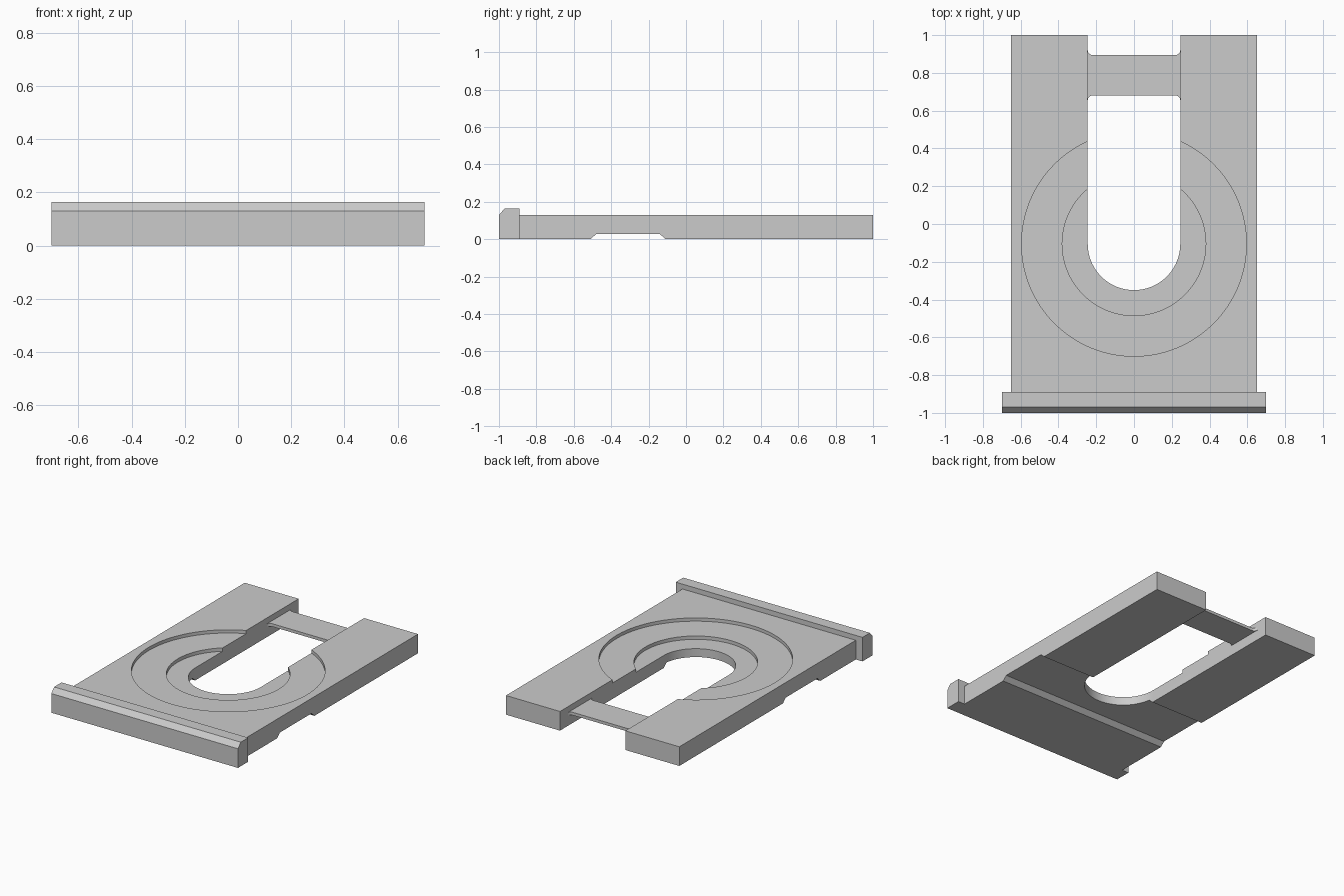
import bpy, bmesh
from math import sin, cos, pi
from mathutils import Vector

if "Cube" in bpy.data.objects:
    bpy.data.objects.remove(bpy.data.objects["Cube"])

CY = -0.105          # centre of the round recesses
SLOT = 0.245         # half width of the slot


def prism(name, loop, depth):
    """Extrude a closed loop of 3D points along the depth vector."""
    bm = bmesh.new()
    face = bm.faces.new([bm.verts.new(p) for p in loop])
    ext = bmesh.ops.extrude_face_region(bm, geom=[face])["geom"]
    verts = [v for v in ext if isinstance(v, bmesh.types.BMVert)]
    bmesh.ops.translate(bm, verts=verts, vec=Vector(depth))
    bmesh.ops.recalc_face_normals(bm, faces=bm.faces)
    mesh = bpy.data.meshes.new(name)
    bm.to_mesh(mesh)
    bm.free()
    obj = bpy.data.objects.new(name, mesh)
    bpy.context.collection.objects.link(obj)
    return obj


def side_profile(name, pts, half):
    return prism(name, [(-half, y, z) for y, z in pts], (2 * half, 0, 0))


def plan_profile(name, pts, z0, z1):
    return prism(name, [(x, y, z0) for x, y in pts], (0, 0, z1 - z0))


def arc(cx, cy, r, a0, a1, n):
    return [(cx + r * cos(a0 + (a1 - a0) * i / n),
             cy + r * sin(a0 + (a1 - a0) * i / n)) for i in range(n + 1)]


def cut(obj, cutter):
    cutter.hide_render = True
    mod = obj.modifiers.new("cut", "BOOLEAN")
    mod.operation, mod.solver, mod.object = "DIFFERENCE", "EXACT", cutter
    bpy.context.view_layer.objects.active = obj
    bpy.ops.object.modifier_apply(modifier=mod.name)
    bpy.data.objects.remove(cutter)


def smooth(obj):
    bpy.ops.object.select_all(action="DESELECT")
    obj.select_set(True)
    bpy.context.view_layer.objects.active = obj
    bpy.ops.object.shade_smooth_by_angle(angle=pi / 6)


# Base plate, with the chamfered groove across its underside
plate = side_profile("base_plate", [
    (-0.89, 0), (-0.51, 0), (-0.48, 0.028), (-0.14, 0.028), (-0.11, 0),
    (1, 0), (1, 0.13), (-0.89, 0.13)], 0.65)

# Two stepped round recesses in the top
for radius, floor in ((0.595, 0.108), (0.38, 0.085)):
    cut(plate, plan_profile("recess_cutter",
                            arc(0, CY, radius, 0, 2 * pi, 128)[:-1], floor, 0.3))

# Round-ended slot open at the back
slot = arc(0, CY, SLOT, pi, 2 * pi, 48) + [(SLOT, 1.2), (-SLOT, 1.2)]
cut(plate, plan_profile("slot_cutter", slot, -0.2, 0.4))
smooth(plate)

# Raised front lip with a chamfered top edge
side_profile("front_lip", [(-1, 0), (-0.89, 0), (-0.89, 0.163),
                           (-0.97, 0.163), (-1, 0.13)], 0.7)

# Thin bridge between the legs, flared with fillets at its four corners
R = 0.025
Y0, Y1 = 0.68, 0.895
right = (arc(SLOT - R, Y0 - R, R, pi / 2, 0, 6)
         + arc(SLOT - R, Y1 + R, R, 0, -pi / 2, 6))
left = [(-x, y) for x, y in reversed(right)]
bridge = plan_profile("bridge", right + left, 0.07, 0.09)
smooth(bridge)
